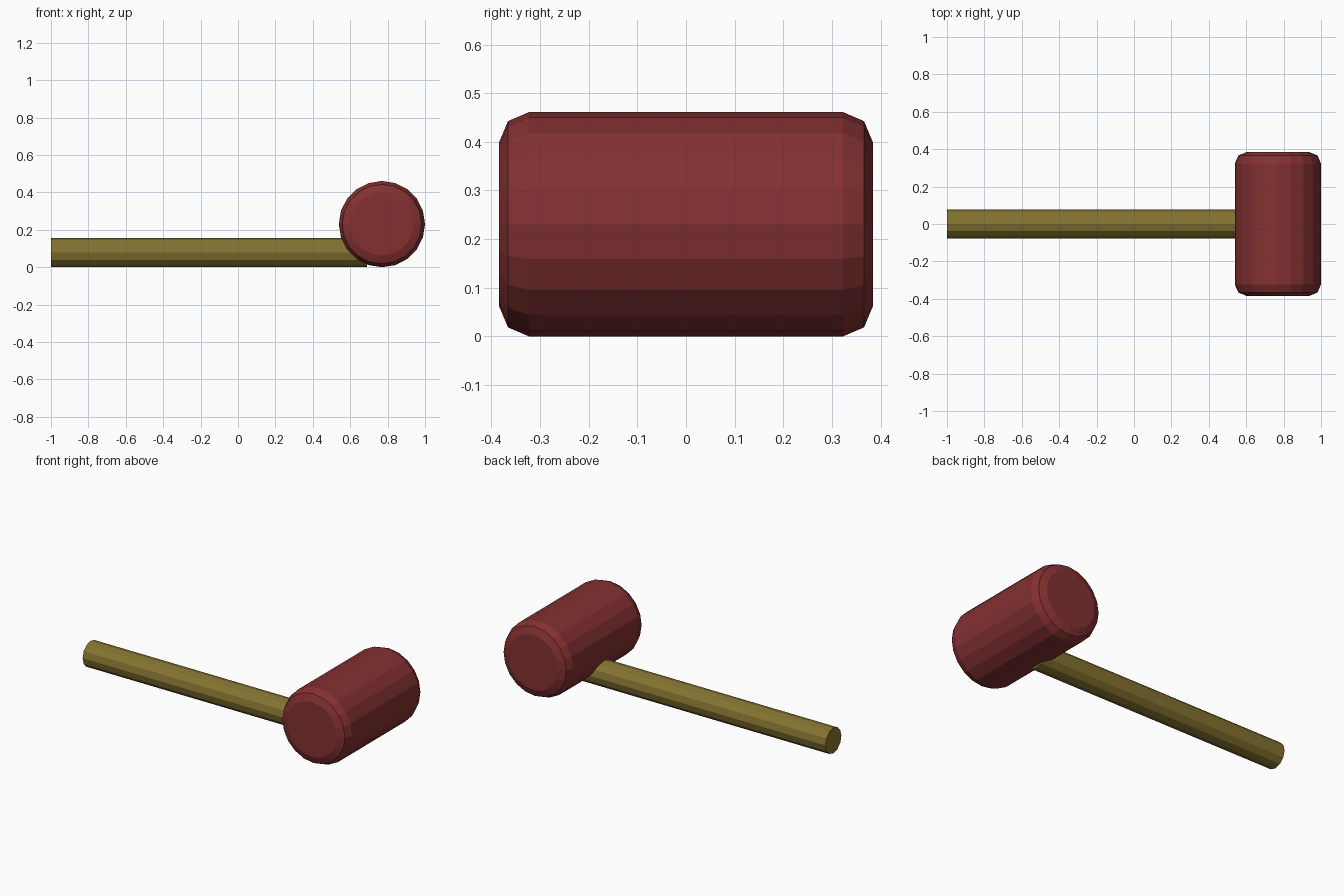
import bpy, bmesh, math
from mathutils import Matrix

cube = bpy.data.objects.get("Cube")
if cube:
    bpy.data.objects.remove(cube, do_unlink=True)


def make_material(name, rgb):
    mat = bpy.data.materials.new(name)
    mat.use_nodes = True
    colour = (*rgb, 1.0)
    mat.diffuse_color = colour
    mat.node_tree.nodes["Principled BSDF"].inputs["Base Color"].default_value = colour
    return mat


def lathe(name, profile, sides, placement, mat):
    """Capped, flat-shaded solid of revolution about local z; profile is (radius, height)."""
    bm = bmesh.new()
    rings = []
    for radius, height in profile:
        angles = [math.tau * i / sides for i in range(sides)]
        rings.append([bm.verts.new((radius * math.cos(a), radius * math.sin(a), height))
                      for a in angles])
    for low, high in zip(rings, rings[1:]):
        for i in range(sides):
            j = (i + 1) % sides
            bm.faces.new((low[i], low[j], high[j], high[i]))
    bm.faces.new(rings[0][::-1])
    bm.faces.new(rings[-1])
    mesh = bpy.data.meshes.new(name)
    bm.transform(placement)
    bmesh.ops.recalc_face_normals(bm, faces=bm.faces)
    bm.to_mesh(mesh)
    bm.free()
    mesh.materials.append(mat)
    obj = bpy.data.objects.new(name, mesh)
    bpy.context.collection.objects.link(obj)
    return obj


red = make_material("dark red", (0.23, 0.030, 0.031))
olive = make_material("olive wood", (0.23, 0.17, 0.030))

# Mallet head: barrel along y with a two-step rounded rim at both ends
HEAD_R = 0.2305
half = [(HEAD_R, 0.323), (0.212, 0.366), (0.169, 0.384)]
profile = [(r, -h) for r, h in reversed(half)] + half
lathe("mallet_head", profile, 20,
      Matrix.Translation((0.7695, 0, HEAD_R)) @ Matrix.Rotation(math.pi / 2, 4, "X"), red)

# Handle: straight rod along x, running into the lower part of the head
ROD_R = 0.0775
lathe("handle", [(ROD_R, -1.0), (ROD_R, 0.69)], 12,
      Matrix.Translation((0, 0, ROD_R)) @ Matrix.Rotation(math.pi / 2, 4, "Y"), olive)
